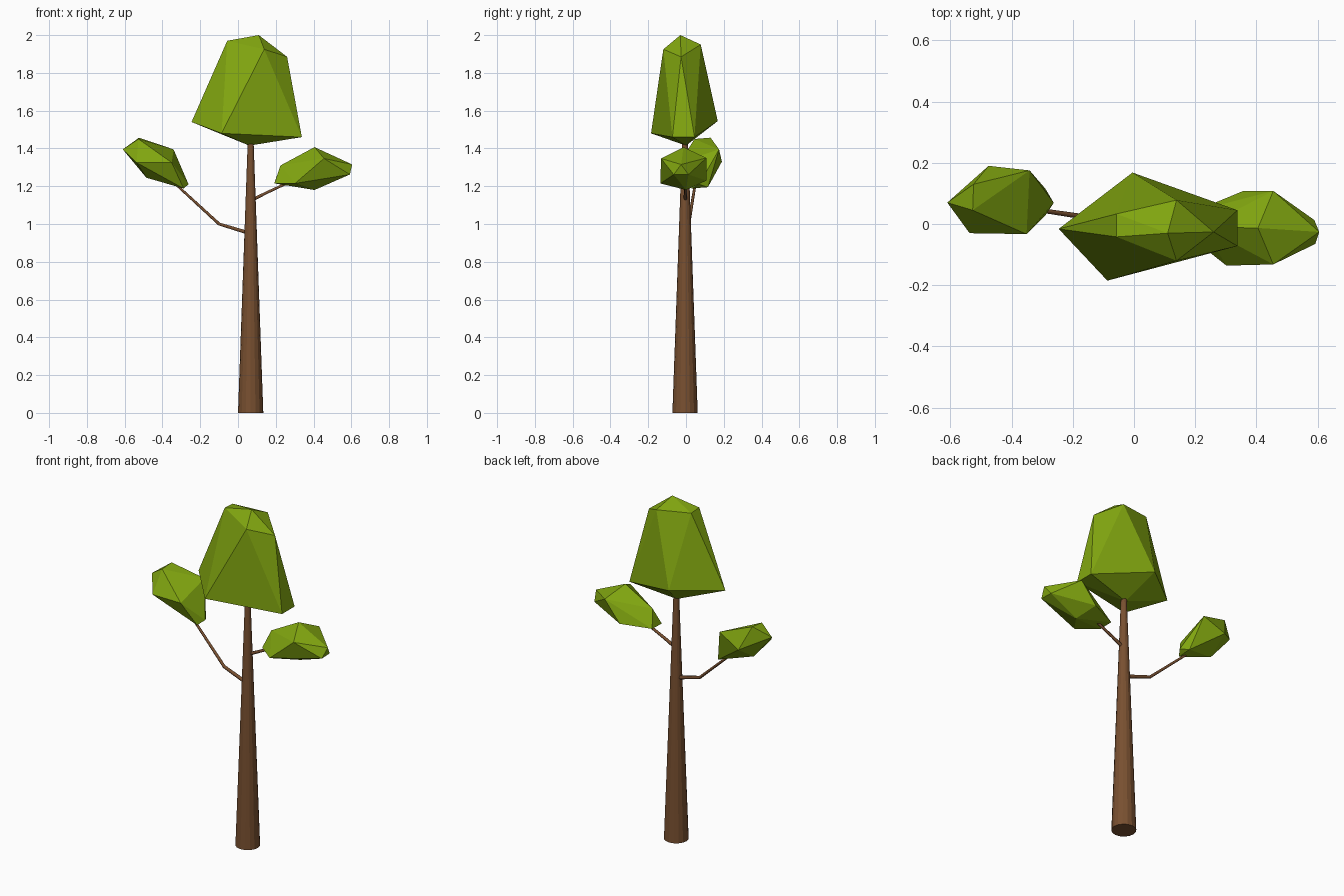
import bpy, bmesh

if "Cube" in bpy.data.objects:
    bpy.data.objects.remove(bpy.data.objects["Cube"])


def material(name, rgb):
    m = bpy.data.materials.new(name)
    m.diffuse_color = (*rgb, 1)
    m.use_nodes = True
    m.node_tree.nodes["Principled BSDF"].inputs["Base Color"].default_value = m.diffuse_color
    return m


BARK = material("bark", (0.19, 0.08, 0.03))
LEAF = material("leaf", (0.22, 0.38, 0.005))


def link(name, data, mat):
    ob = bpy.data.objects.new(name, data)
    data.materials.append(mat)
    bpy.context.collection.objects.link(ob)
    return ob


def foliage(name, points):
    """Faceted leaf clump: the convex hull of a few corner points."""
    bm = bmesh.new()
    for p in points:
        bm.verts.new(p)
    res = bmesh.ops.convex_hull(bm, input=bm.verts[:])
    loose = [v for v in bm.verts if not v.link_faces]
    bmesh.ops.delete(bm, geom=loose, context='VERTS')
    bmesh.ops.recalc_face_normals(bm, faces=bm.faces[:])
    me = bpy.data.meshes.new(name)
    bm.to_mesh(me)
    bm.free()
    return link(name, me, LEAF)


def branch(name, points, r0, r1):
    """Thin tapered tube along a bent path."""
    cu = bpy.data.curves.new(name, 'CURVE')
    cu.dimensions = '3D'
    cu.bevel_depth = 1
    cu.bevel_resolution = 1
    cu.use_fill_caps = True
    sp = cu.splines.new('POLY')
    sp.points.add(len(points) - 1)
    for i, p in enumerate(points):
        sp.points[i].co = (*p, 1)
        sp.points[i].radius = r0 + (r1 - r0) * i / (len(points) - 1)
    return link(name, cu, BARK)


# Trunk
bpy.ops.mesh.primitive_cone_add(vertices=16, radius1=0.067, radius2=0.014,
                                depth=1.48, location=(0.067, -0.005, 0.74))
trunk = bpy.context.object
trunk.name = "trunk"
trunk.data.materials.append(BARK)

# Branches
branch("left_branch", [(0.065, -0.003, 0.95), (-0.10, 0.014, 1.0),
                       (-0.34, 0.05, 1.22)], 0.011, 0.007)
branch("right_branch", [(0.07, -0.003, 1.125), (0.15, -0.003, 1.165),
                        (0.30, -0.003, 1.235)], 0.010, 0.007)

# Main crown
foliage("crown", [
    (0.11, -0.03, 2.0), (-0.057, 0.033, 1.965), (-0.057, -0.042, 1.97),
    (0.139, 0.078, 1.95), (0.139, -0.12, 1.925), (0.26, -0.026, 1.885),
    (-0.246, -0.016, 1.54), (-0.087, -0.185, 1.48), (-0.005, 0.168, 1.545),
    (0.338, 0.045, 1.46), (0.338, -0.072, 1.46), (0.06, 0.0, 1.415)])

# Left leaf clump
foliage("left_foliage", [
    (-0.61, 0.07, 1.395), (-0.537, -0.03, 1.325), (-0.351, -0.033, 1.325),
    (-0.262, 0.069, 1.21), (-0.341, 0.175, 1.395), (-0.475, 0.19, 1.33),
    (-0.524, 0.13, 1.457), (-0.527, 0.045, 1.45), (-0.288, 0.03, 1.188),
    (-0.29, 0.116, 1.195), (-0.485, 0.06, 1.245)])

# Right leaf clump
foliage("right_foliage", [
    (0.605, -0.026, 1.315), (0.589, 0.013, 1.262), (0.592, -0.065, 1.262),
    (0.455, 0.108, 1.35), (0.455, -0.132, 1.347), (0.405, -0.013, 1.407),
    (0.302, -0.136, 1.215), (0.357, 0.108, 1.23), (0.405, 0.0, 1.18),
    (0.225, -0.01, 1.31), (0.193, -0.05, 1.215), (0.193, 0.04, 1.218)])
